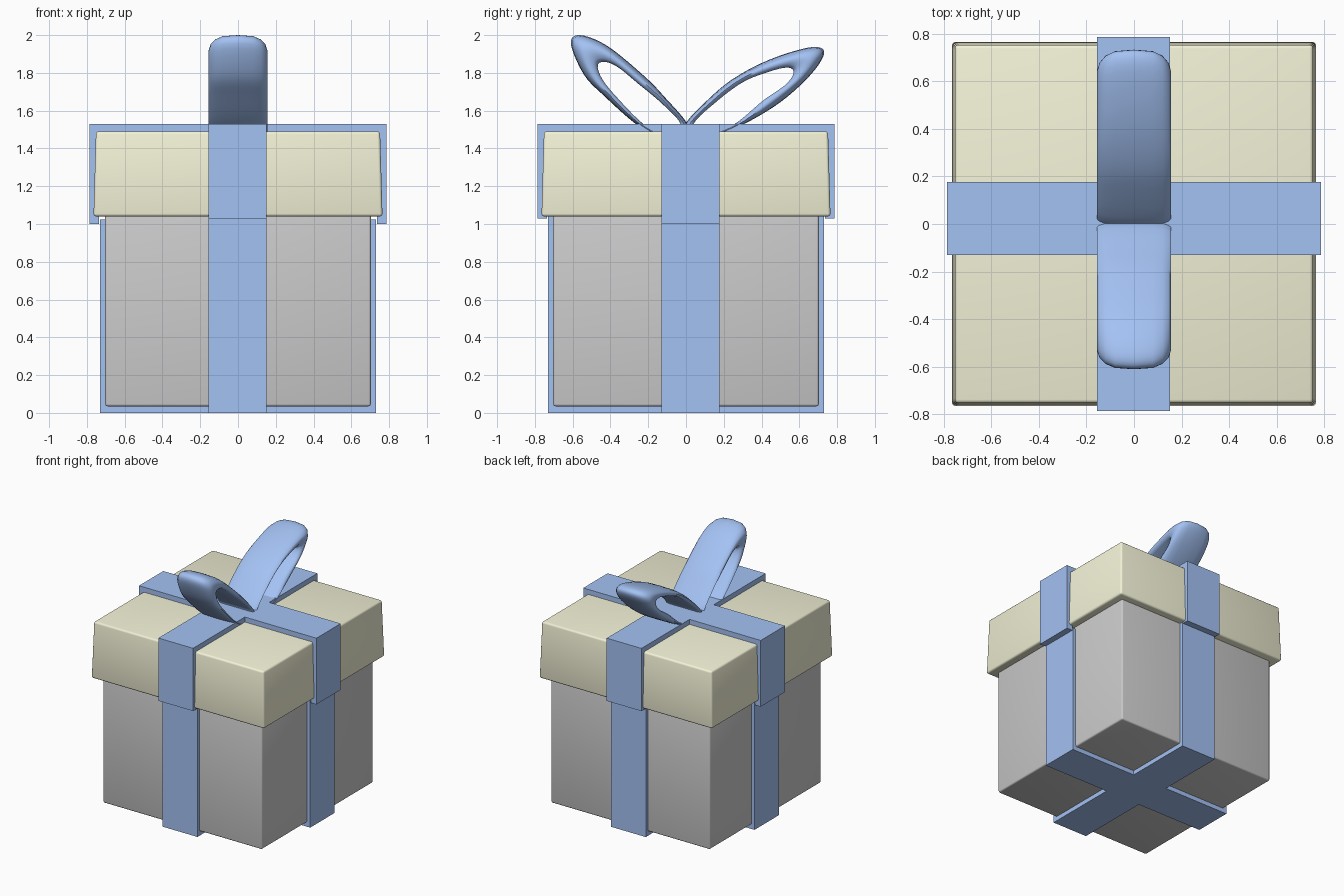
import bpy, bmesh
from mathutils import Vector

if "Cube" in bpy.data.objects:
    bpy.data.objects.remove(bpy.data.objects["Cube"])


def material(name, rgb):
    m = bpy.data.materials.new(name)
    m.diffuse_color = (*rgb, 1)
    m.use_nodes = True
    m.node_tree.nodes["Principled BSDF"].inputs["Base Color"].default_value = m.diffuse_color
    return m


BLUE = material("ribbon_blue", (0.37, 0.54, 0.90))
KHAKI = material("lid_khaki", (0.90, 0.89, 0.68))


def add_object(name, bm, mat=None):
    bmesh.ops.recalc_face_normals(bm, faces=bm.faces)
    me = bpy.data.meshes.new(name)
    bm.to_mesh(me)
    bm.free()
    ob = bpy.data.objects.new(name, me)
    bpy.context.collection.objects.link(ob)
    if mat:
        me.materials.append(mat)
    return ob


def smooth(ob, angle=0.7):
    bpy.ops.object.select_all(action='DESELECT')
    ob.select_set(True)
    bpy.context.view_layer.objects.active = ob
    bpy.ops.object.shade_smooth_by_angle(angle=angle)


def block(name, bottom, top, z0, z1, bevel, mat=None):
    """Square block with its own half-width at bottom and top, softened edges."""
    bm = bmesh.new()
    bmesh.ops.create_cube(bm, size=2)
    for v in bm.verts:
        half, z = (top, z1) if v.co.z > 0 else (bottom, z0)
        v.co = (v.co.x * half, v.co.y * half, z)
    bmesh.ops.bevel(bm, geom=bm.edges[:], offset=bevel, segments=3,
                    profile=0.5, affect='EDGES')
    ob = add_object(name, bm, mat)
    smooth(ob)
    return ob


def strip(name, profile, lo, hi, along_x):
    """Extrude a U-shaped (distance, height) profile across the ribbon width."""
    bm = bmesh.new()
    verts = [bm.verts.new((d, lo, z) if along_x else (lo, d, z)) for d, z in profile]
    face = bm.faces.new(verts)
    new = bmesh.ops.extrude_face_region(bm, geom=[face])["geom"]
    shift = Vector((0, hi - lo, 0) if along_x else (hi - lo, 0, 0))
    bmesh.ops.translate(bm, vec=shift,
                        verts=[g for g in new if isinstance(g, bmesh.types.BMVert)])
    return add_object(name, bm, BLUE)


def u_profile(out, inn, z_end, z_out, z_in):
    return [(-out, z_end), (-out, z_out), (out, z_out), (out, z_end),
            (inn, z_end), (inn, z_in), (-inn, z_in), (-inn, z_end)]


def closed_curve(pts, steps=5):
    """Catmull-Rom through a closed list of 2D points."""
    pts = [Vector(p) for p in pts]
    n, out = len(pts), []
    for i in range(n):
        a, b, c, d = (pts[(i + k - 1) % n] for k in range(4))
        for s in range(steps):
            t = s / steps
            out.append(0.5 * (2 * b + (c - a) * t + (2 * a - 5 * b + 4 * c - d) * t * t
                              + (3 * b - a - 3 * c + d) * t ** 3))
    return out


def bow_loop(name, outer, inner):
    """Band swept round a loop; section is crowned outside, flat inside."""
    outside = [(-0.155, 0.45), (-0.145, 0.66), (-0.12, 0.84), (-0.08, 0.96), (0, 1)]
    half = [(-0.125, 0.0), (-0.148, 0.15)] + outside
    section = half + [(-x, t) for x, t in reversed(half[:-1])]
    bm = bmesh.new()
    rings = []
    for o, i in zip(closed_curve(outer), closed_curve(inner)):
        rings.append([bm.verts.new((x, *i.lerp(o, t))) for x, t in section])
    n, m = len(rings), len(section)
    for r in range(n):
        p, q = rings[r], rings[(r + 1) % n]
        for k in range(m):
            bm.faces.new((p[k], p[(k + 1) % m], q[(k + 1) % m], q[k]))
    smooth(add_object(name, bm, BLUE), 1.2)


# Box and overhanging lid
block("box", 0.703, 0.703, 0.035, 1.06, 0.012)
block("lid", 0.765, 0.752, 1.04, 1.49, 0.015, KHAKI)

# Ribbons round the box, then over the lid
strip("box_ribbon_front_back", u_profile(0.73, 0.69, 1.04, 0, 0.045), -0.155, 0.152, False)
strip("box_ribbon_sides", u_profile(0.73, 0.69, 1.023, 0, 0.045), -0.13, 0.177, True)
strip("lid_ribbon_front_back", u_profile(0.785, 0.735, 1.028, 1.53, 1.48), -0.155, 0.152, False)
strip("lid_ribbon_sides", u_profile(0.785, 0.735, 1.0, 1.53, 1.48), -0.13, 0.177, True)

# Bow loops as (y, z) outlines
bow_loop("bow_loop_front",
         [(.02, 1.50), (-.12, 1.68), (-.24, 1.80), (-.42, 1.945), (-.56, 2.0),
          (-.61, 1.955), (-.54, 1.79), (-.43, 1.675), (-.26, 1.525), (-.12, 1.45)],
         [(-.03, 1.53), (-.13, 1.64), (-.25, 1.74), (-.36, 1.83), (-.43, 1.858),
          (-.467, 1.84), (-.445, 1.77), (-.37, 1.675), (-.22, 1.525), (-.10, 1.48)])
bow_loop("bow_loop_back",
         [(-.02, 1.50), (.15, 1.69), (.30, 1.80), (.48, 1.885), (.67, 1.937),
          (.732, 1.905), (.66, 1.79), (.50, 1.645), (.30, 1.525), (.12, 1.45)],
         [(.04, 1.53), (.17, 1.655), (.30, 1.75), (.42, 1.80), (.53, 1.828),
          (.57, 1.805), (.53, 1.74), (.41, 1.655), (.25, 1.525), (.10, 1.48)])
